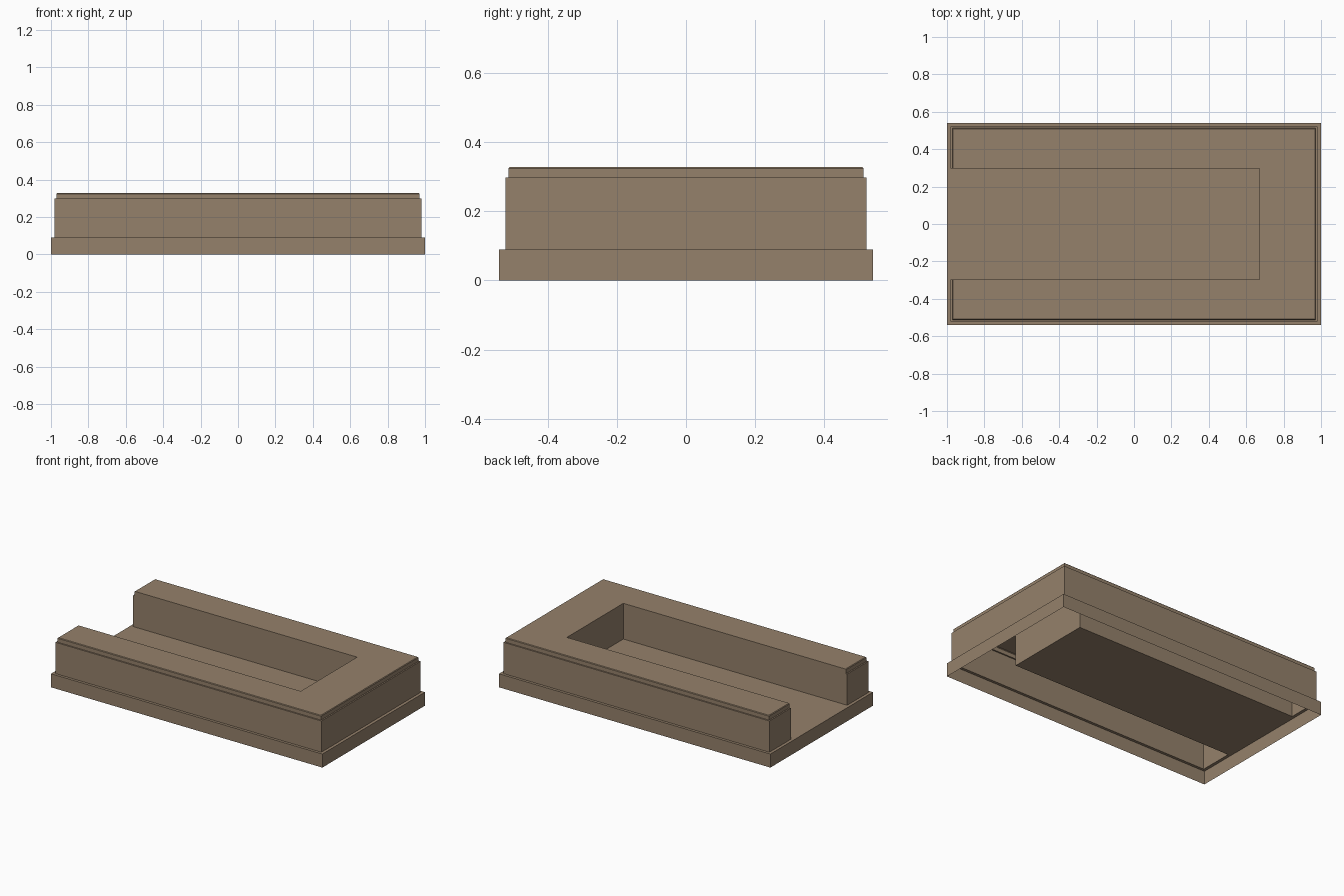
import bpy, bmesh

if "Cube" in bpy.data.objects:
    bpy.data.objects.remove(bpy.data.objects["Cube"])

mat = bpy.data.materials.new("warm brown")
mat.diffuse_color = (0.30, 0.22, 0.147, 1)
mat.use_nodes = True
mat.node_tree.nodes["Principled BSDF"].inputs["Base Color"].default_value = mat.diffuse_color

CH_Y, CH_X = 0.297, 0.67      # channel half width and closed end
LEDGE = 0.09                  # height of skirt, ledge and channel floor
BODY = (0.98, 0.522)


def u_outline(bm, hx, hy, z):
    """U-shaped loop, open towards -x."""
    pts = [(-hx, -CH_Y), (-hx, -hy), (hx, -hy), (hx, hy), (-hx, hy), (-hx, CH_Y),
           (CH_X, CH_Y), (CH_X, -CH_Y)]
    return [bm.verts.new((x, y, z)) for x, y in pts]


def bridge(bm, a, b, count):
    for i in range(count):
        j = (i + 1) % len(a)
        bm.faces.new((a[i], a[j], b[j], b[i]))


def finish(bm, name):
    me = bpy.data.meshes.new(name)
    bm.to_mesh(me)
    bm.free()
    me.materials.append(mat)
    bpy.context.collection.objects.link(bpy.data.objects.new(name, me))


# Base skirt: thin open wall with a narrow ledge and the channel floor
bm = bmesh.new()
low, top = (u_outline(bm, 1, 0.54, z)[:6] for z in (0, LEDGE))
inner = u_outline(bm, *BODY, LEDGE)
bridge(bm, low, top, 6)
bridge(bm, top, inner, 5)
bm.faces.new((top[0], inner[0], inner[7], inner[6], inner[5], top[5]))
bmesh.ops.delete(bm, geom=[v for v in bm.verts if not v.link_faces], context='VERTS')
finish(bm, "base_skirt")

# Hollow U-shaped body with a stepped, lightly chamfered cap
bm = bmesh.new()
levels = [(*BODY, LEDGE), (*BODY, 0.298), (0.971, 0.513, 0.298),
          (0.971, 0.513, 0.324), (0.967, 0.509, 0.328)]
loops = [u_outline(bm, *lv) for lv in levels]
for k in range(len(loops) - 1):
    flat = levels[k][2] == levels[k + 1][2]
    bridge(bm, loops[k], loops[k + 1], 5 if flat else 8)
bm.faces.new(loops[-1])
finish(bm, "channel_body")
